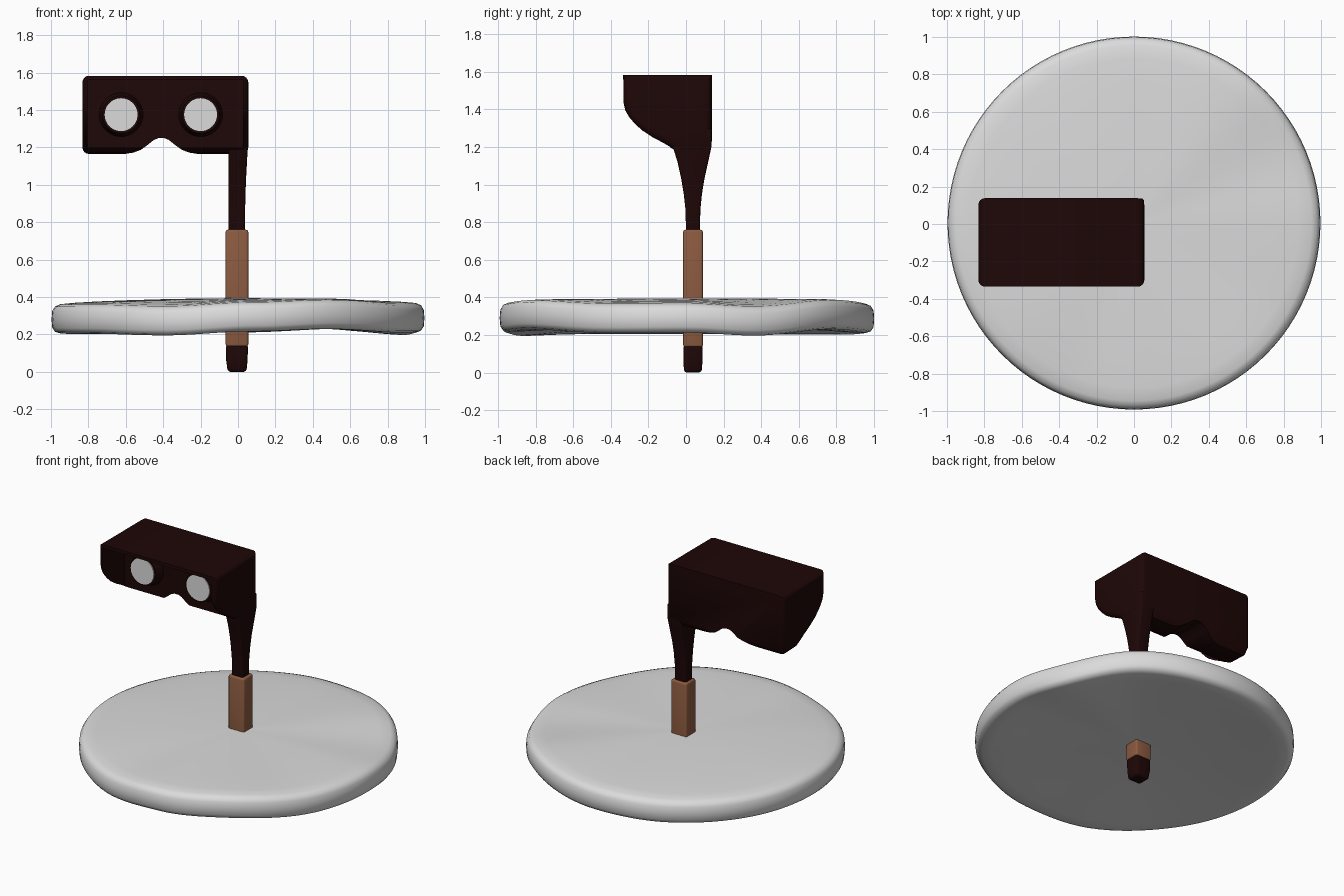
import bpy, bmesh, math
from mathutils import Matrix

if "Cube" in bpy.data.objects:
    bpy.data.objects.remove(bpy.data.objects["Cube"])


def material(name, rgb):
    m = bpy.data.materials.new(name)
    m.diffuse_color = (*rgb, 1)
    m.use_nodes = True
    m.node_tree.nodes["Principled BSDF"].inputs["Base Color"].default_value = m.diffuse_color
    return m


DARK = material("dark mahogany", (0.013, 0.002, 0.002))
TAN = material("tan wood", (0.265, 0.105, 0.052))
GREY = material("pale grey", (0.71, 0.71, 0.71))


def make(name, bm, mat):
    bmesh.ops.recalc_face_normals(bm, faces=bm.faces[:])
    me = bpy.data.meshes.new(name)
    bm.to_mesh(me)
    bm.free()
    ob = bpy.data.objects.new(name, me)
    bpy.context.collection.objects.link(ob)
    if mat:
        me.materials.append(mat)
    return ob


def select(ob):
    bpy.ops.object.select_all(action='DESELECT')
    ob.select_set(True)
    bpy.context.view_layer.objects.active = ob


def smooth(ob, angle=40):
    select(ob)
    bpy.ops.object.shade_smooth_by_angle(angle=math.radians(angle))


def modify(ob, kind, **settings):
    mod = ob.modifiers.new(kind.lower(), kind)
    for key, value in settings.items():
        setattr(mod, key, value)
    select(ob)
    bpy.ops.object.modifier_apply(modifier=mod.name)


def bevel(ob, width):
    modify(ob, 'BEVEL', width=width, segments=3, limit_method='ANGLE',
           angle_limit=math.radians(40))


def loft(name, rings, mat, cap_bevel=0):
    """Join closed rings of points into a capped solid, optionally rounding the caps' rims."""
    bm = bmesh.new()
    loops = [[bm.verts.new(p) for p in ring] for ring in rings]
    n = len(loops[0])
    for a, b in zip(loops, loops[1:]):
        for i in range(n):
            j = (i + 1) % n
            bm.faces.new((a[i], a[j], b[j], b[i]))
    caps = [bm.faces.new(loops[0]), bm.faces.new(loops[-1])]
    if cap_bevel:
        bmesh.ops.recalc_face_normals(bm, faces=bm.faces[:])
        bmesh.ops.bevel(bm, geom=[e for f in caps for e in f.edges], offset=cap_bevel,
                        segments=4, profile=0.5, affect='EDGES', clamp_overlap=True)
    return make(name, bm, mat)


def rect(x0, x1, y0, y1, z):
    return [(x0, y0, z), (x1, y0, z), (x1, y1, z), (x0, y1, z)]


def box(name, x0, x1, y0, y1, z0, z1, mat):
    return loft(name, [rect(x0, x1, y0, y1, z0), rect(x0, x1, y0, y1, z1)], mat)


def cut(ob, cutter):
    cutter.hide_render = True
    modify(ob, 'BOOLEAN', object=cutter, operation='DIFFERENCE', solver='EXACT')
    bpy.data.objects.remove(cutter)


def tube(name, x, y0, y1, z, r0, r1, mat):
    """Cone section along y, r0 at y0 (front) and r1 at y1."""
    bm = bmesh.new()
    spin = Matrix.Translation((x, (y0 + y1) / 2, z)) @ Matrix.Rotation(-math.pi / 2, 4, 'X')
    bmesh.ops.create_cone(bm, cap_ends=True, segments=40, radius1=r0, radius2=r1,
                          depth=y1 - y0, matrix=spin)
    smooth(make(name, bm, mat))


# warped, slightly domed disc: middle height of the rim by angle
rim = [(0, .287), (22, .270), (53, .308), (90, .285), (120, .275), (150, .275), (180, .28),
       (215, .278), (246, .268), (275, .292), (300, .306), (335, .285), (360, .287)]


def rim_height(deg):
    for (a, za), (b, zb) in zip(rim, rim[1:]):
        if deg <= b:
            s = (1 - math.cos(math.pi * (deg - a) / (b - a))) / 2
            return za + (zb - za) * s


SEG = 96
half_section = [(.02, .074), (.2, .074), (.4, .075), (.6, .077), (.75, .079), (.88, .08),
                (.95, .078), (.978, .068), (.993, .045)]
section = [(r, -h) for r, h in half_section] + [(.997, 0)] + half_section[::-1]
rings = []
for r, h in section:
    ring = []
    for i in range(SEG):
        deg = 360 * i / SEG
        t = math.radians(deg)
        mid_z = .32 + (rim_height(deg) - .32) * r * r
        ring.append((r * math.cos(t), r * math.sin(t) + .005, mid_z + h))
    rings.append(ring)
smooth(loft("disc", rings, GREY), 50)

# handle: tan grip, dark tip, flared neck
grip = box("grip", -.066, .055, -.015, .09, .135, .76, TAN)
bevel(grip, .012)
smooth(grip)
tip = loft("handle_tip", [rect(-.055, .045, -.01, .083, 0), rect(-.063, .051, -.014, .088, .06),
                          rect(-.065, .054, -.014, .089, .145)], DARK)
bevel(tip, .015)
smooth(tip)
neck_rows = [(.70, -.05, .035, 0, .075), (.86, -.051, .038, -.002, .076),
             (.95, -.051, .040, -.012, .085), (1.03, -.051, .043, -.025, .098),
             (1.12, -.051, .048, -.045, .118), (1.20, -.051, .052, -.07, .135),
             (1.30, -.050, .054, -.07, .136)]
neck = loft("neck", [rect(x0, x1, y0, y1, z) for z, x0, x1, y0, y1 in neck_rows], DARK)
bevel(neck, .012)
smooth(neck)

# viewer hood: side profile (y, z) extruded across x
profile = [(-.335, 1.583), (-.335, 1.44), (-.325, 1.395), (-.305, 1.36), (-.275, 1.325),
           (-.235, 1.288), (-.18, 1.252), (-.12, 1.22), (-.07, 1.19), (-.03, 1.17),
           (.10, 1.165), (.137, 1.21), (.138, 1.583)]
hood = loft("hood", [[(x, y, z) for y, z in profile] for x in (-.832, .055)], DARK, .035)
cut(hood, box("hollow_cutter", -.805, .028, -1, -.085, 1.0, 1.56, None))

# nose notch through the lower edge
half = [(.19, 1.166), (.15, 1.172), (.11, 1.187), (.075, 1.212), (.04, 1.24), (.015, 1.25)]
mid = -.41
outline = ([(mid - d, z) for d, z in half] + [(mid + d, z) for d, z in reversed(half)]
           + [(mid + .19, 1.0), (mid - .19, 1.0)])
cut(hood, loft("nose_cutter", [[(x, y, z) for x, z in outline] for y in (-.6, .4)], None))
smooth(hood)

# eyepieces and lenses
for side, x in (("left", -.625), ("right", -.2)):
    tube(side + "_eyepiece", x, -.145, -.075, 1.375, .10, .12, DARK)
    tube(side + "_lens", x, -.151, -.143, 1.375, .088, .088, GREY)
